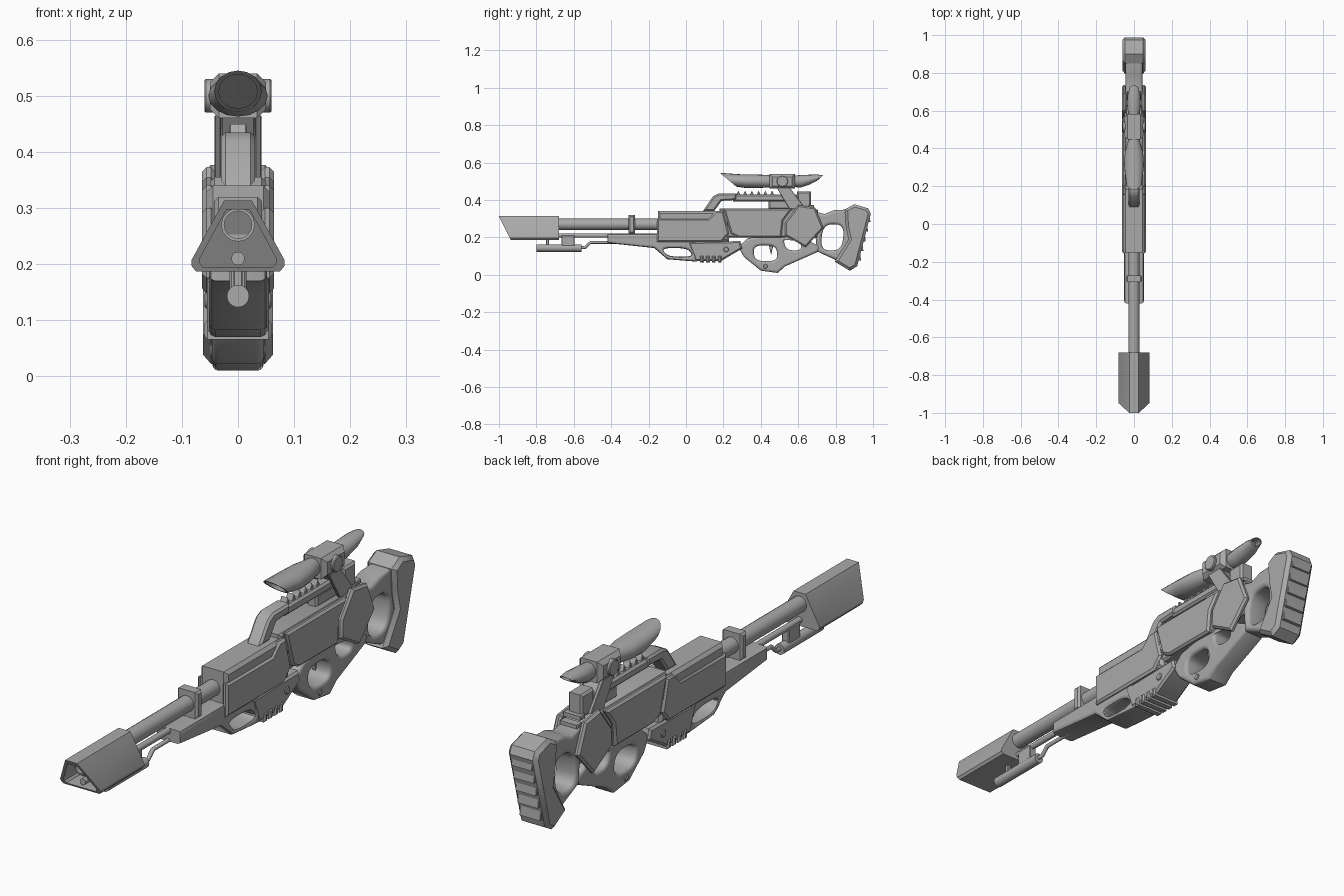
import bpy, bmesh
from math import sin, cos, tau, radians, copysign
from mathutils import Vector

if "Cube" in bpy.data.objects:
    bpy.data.objects.remove(bpy.data.objects["Cube"])

# Shared measures
BODY = 0.062       # half width of the outer side panels
CORE = 0.052       # half width of the inner body
BARREL_Z = 0.27
SCOPE_Z = 0.5
DECK = 0.34        # top of the front receiver

grey = bpy.data.materials.new("plain grey")
grey.use_nodes = True
grey.diffuse_color = (0.4, 0.4, 0.4, 1)
grey.node_tree.nodes["Principled BSDF"].inputs["Base Color"].default_value = grey.diffuse_color


def finish(name, mesh):
    ob = bpy.data.objects.new(name, mesh)
    bpy.context.scene.collection.objects.link(ob)
    mesh.materials.clear()
    mesh.materials.append(grey)
    bpy.ops.object.select_all(action='DESELECT')
    ob.select_set(True)
    bpy.context.view_layer.objects.active = ob
    bpy.ops.object.shade_smooth_by_angle(angle=radians(35))


def add_spline(curve, points, closed):
    spline = curve.splines.new('POLY')
    spline.points.add(len(points) - 1)
    for point, (y, z) in zip(spline.points, points):
        point.co = (y, z, 0, 1)
    spline.use_cyclic_u = closed


def curve_to_part(name, curve, x=0.0):
    """Turn a curve drawn in (y, z) into a standing mesh part shifted across x."""
    helper = bpy.data.objects.new(name + " helper", curve)
    bpy.context.scene.collection.objects.link(helper)
    bpy.context.view_layer.update()
    graph = bpy.context.evaluated_depsgraph_get()
    mesh = bpy.data.meshes.new_from_object(helper.evaluated_get(graph))
    bpy.data.objects.remove(helper)
    for vert in mesh.vertices:
        along, up, across = vert.co
        vert.co = (across + x, along, up)
    finish(name, mesh)


def prism(name, outline, half, bevel=0.008, holes=(), x=0.0, rounding=0):
    """Side outline extruded across x, with chamfered or rounded rims."""
    curve = bpy.data.curves.new(name, 'CURVE')
    curve.dimensions, curve.fill_mode = '2D', 'BOTH'
    curve.extrude, curve.bevel_depth, curve.offset = half - bevel, bevel, -bevel
    curve.bevel_resolution = rounding
    for points in (outline, *holes):
        add_spline(curve, points, True)
    curve_to_part(name, curve, x)


def rod(name, path, radius):
    curve = bpy.data.curves.new(name, 'CURVE')
    curve.dimensions = '3D'
    curve.bevel_depth, curve.use_fill_caps = radius, True
    add_spline(curve, path, False)
    curve_to_part(name, curve)


def panels(name, outline):
    """Matching raised plates on both flanks."""
    for side, sign in (("left", 1), ("right", -1)):
        prism(side + "_" + name, outline, 0.012, x=sign * CORE)


def rect(y, z, length, height):
    a, b = length / 2, height / 2
    return [(y - a, z - b), (y + a, z - b), (y + a, z + b), (y - a, z + b)]


def opening(y, z, length, height, tilt=0.0, squareness=0.7, sides=24):
    """Rounded opening, sheared by tilt so its top leans along y."""
    points = []
    for i in range(sides):
        c, s = cos(tau * i / sides), sin(tau * i / sides)
        across = copysign(abs(c) ** squareness, c) * length / 2
        up = copysign(abs(s) ** squareness, s) * height / 2
        points.append((y + across + tilt * up, z + up))
    return points


def disc(y, z, radius):
    return opening(y, z, 2 * radius, 2 * radius, squareness=1)


def oval(y, z, rx, rz, rake=0.0, sides=16):
    turns = [tau * i / sides for i in range(sides)]
    return [Vector((rx * cos(t), y + rake * rz * sin(t), z + rz * sin(t))) for t in turns]


def loft(name, rings, hollow=0.0):
    """Skin a row of rings; hollow sinks a recess that far along y into the last one."""
    if hollow:
        rim = rings[-1]
        centre = sum(rim, Vector()) / len(rim)
        lip = [centre.lerp(p, 0.82) for p in rim]
        rings = rings + [lip, [p + Vector((0, hollow, 0)) for p in lip]]
    bm = bmesh.new()
    rows = [[bm.verts.new(p) for p in ring] for ring in rings]
    for a, b in zip(rows, rows[1:]):
        for i in range(len(a)):
            bm.faces.new((a[i - 1], a[i], b[i], b[i - 1]))
    bm.faces.new(rows[0])
    bm.faces.new(rows[-1])
    bmesh.ops.recalc_face_normals(bm, faces=bm.faces)
    mesh = bpy.data.meshes.new(name)
    bm.to_mesh(mesh)
    bm.free()
    finish(name, mesh)


# Muzzle shroud: triangular housing with a raked, hollow front
half_section = [(0.025, 0.313), (0.083, 0.207), (0.083, 0.197), (0.075, 0.187)]
section = half_section + [(-x, z) for x, z in reversed(half_section)]
back = [Vector((x, -0.68, z)) for x, z in section]
front = [Vector((x, -1 + (0.313 - z) / 2, z)) for x, z in section]
loft("muzzle_shroud", [back, front], hollow=0.08)

# Barrel, lower rod and clamp band
loft("barrel", [oval(y, BARREL_Z, 0.03, 0.03) for y in (-0.1, -0.94)], hollow=0.05)
rod("lower_rod", [(-0.93, 0.21), (-0.1, 0.21)], 0.012)
prism("barrel_band", rect(-0.29, BARREL_Z, 0.035, 0.1), 0.043)

# Underslung cylinder with hangers and feed rod
loft("underslung_cylinder", [oval(y, 0.143, 0.02, 0.02) for y in (-0.8, -0.56)])
prism("cylinder_mount", rect(-0.63, 0.18, 0.07, 0.06), 0.015, 0.003)
prism("cylinder_post", rect(-0.74, 0.17, 0.015, 0.05), 0.008, 0.002)
rod("feed_rod", [(-0.57, 0.145), (-0.54, 0.145), (-0.51, 0.173), (-0.38, 0.173)], 0.008)

# Fore-end with hand opening
prism("fore_end", [(-0.42, 0.22), (-0.42, 0.17), (-0.17, 0.143), (-0.1, 0.083), (0.06, 0.07), (0.06, 0.22)],
      CORE, 0.012, [opening(-0.045, 0.12, 0.14, 0.046, tilt=-0.8)], rounding=1)

# Front receiver
prism("front_receiver", rect(0.04, 0.258, 0.38, 0.165), 0.057, 0.012)
panels("front_panel", [(-0.155, 0.175), (0.19, 0.175), (0.23, 0.22), (0.2, DECK), (0.16, DECK),
                       (0.12, 0.3), (-0.155, 0.3)])

# Rear receiver with long panels, hexagonal plates and vents behind them
prism("rear_receiver", [(0.18, 0.2), (0.7, 0.2), (0.7, 0.32), (0.64, 0.355), (0.18, 0.355)], CORE - 0.002)
panels("rear_panel", [(0.24, 0.22), (0.28, 0.2), (0.51, 0.2), (0.52, 0.29), (0.57, 0.355), (0.2, 0.355)])
panels("hexagon_plate", [(0.53, 0.21), (0.64, 0.147), (0.735, 0.25), (0.69, 0.36), (0.6, 0.373), (0.53, 0.28)])
for i in range(4):
    prism(f"rear_vent_{i}", rect(0.67 + 0.02 * i, 0.365 - 0.025 * i, 0.03, 0.016), 0.038, 0.003)

# Lower housing with ribbed underside and pivot pins
prism("lower_housing", [(0.01, 0.175), (0.05, 0.075), (0.19, 0.075), (0.3, 0.14), (0.29, 0.18)], 0.055)
for i in range(4):
    prism(f"housing_rib_{i}", rect(0.085 + 0.032 * i, 0.083, 0.02, 0.035), 0.06, 0.006)
prism("housing_pin", disc(0.215, 0.135, 0.014), 0.06, 0.003)
prism("grip_pin", disc(0.425, 0.045, 0.012), 0.05, 0.003)

# Grip with trigger opening and thumb opening
prism("grip_frame", [(0.28, 0.15), (0.33, 0.195), (0.42, 0.21), (0.62, 0.2), (0.72, 0.15), (0.7, 0.12),
                     (0.53, 0.045), (0.49, 0.01), (0.4, 0.022), (0.31, 0.095)], 0.046, 0.012,
      [opening(0.425, 0.115, 0.125, 0.085, tilt=-0.1), opening(0.57, 0.163, 0.085, 0.065, tilt=-0.3)], rounding=2)
prism("trigger", [(0.44, 0.17), (0.47, 0.17), (0.455, 0.105)], 0.01, 0.002)

# Stock with rounded opening
prism("stock_frame", [(0.68, DECK), (0.74, 0.325), (0.79, 0.345), (0.88, 0.35), (0.89, 0.1), (0.82, 0.07),
                      (0.7, 0.125)], 0.045, 0.014,
      [opening(0.783, 0.2, 0.115, 0.14, tilt=0.1)], rounding=2)

# Butt and its ridged pad
prism("butt", [(0.85, 0.35), (0.9, 0.377), (0.975, 0.355), (0.988, 0.325), (0.915, 0.045), (0.875, 0.022),
               (0.795, 0.07), (0.87, 0.19), (0.855, 0.26)], BODY, 0.014)
pad_top, pad_end, ridges = Vector((0.98, 0.33)), Vector((0.918, 0.07)), 5
for i in range(ridges):
    a, b = pad_top.lerp(pad_end, i / ridges), pad_top.lerp(pad_end, (i + 0.9) / ridges)
    inward, outward = Vector((-0.02, 0)), Vector((0.017, 0))
    prism(f"butt_ridge_{i}", [a + inward, a, b + outward, b + inward], 0.044, 0.002)

# Carry handle, toothed rail and rear rail block
prism("carry_handle", [(0.09, DECK), (0.145, 0.42), (0.175, 0.435), (0.27, 0.435), (0.27, 0.4), (0.19, 0.395),
                       (0.15, DECK)], 0.03)
prism("top_rail", rect(0.44, 0.41, 0.38, 0.036), 0.026)
prism("rail_support", rect(0.54, 0.375, 0.2, 0.05), 0.022)
prism("rail_block", rect(0.63, 0.4, 0.075, 0.09), 0.03)
for i in range(6):
    y = 0.28 + 0.036 * i
    prism(f"rail_tooth_{i}", [(y - 0.013, 0.422), (y + 0.013, 0.422), (y, 0.45)], 0.015, 0.002)

# Scope: raked hollow bell, central block with knobs, slim eyepiece, slanted mount
loft("scope_bell", [oval(0.46, SCOPE_Z, 0.03, 0.032), oval(0.43, SCOPE_Z, 0.034, 0.034),
                    oval(0.38, SCOPE_Z, 0.048, 0.036), oval(0.31, SCOPE_Z, 0.053, 0.037, -0.4),
                    oval(0.225, 0.508, 0.042, 0.037, -1.2)], hollow=0.06)
loft("scope_eyepiece", [oval(0.57, SCOPE_Z, 0.028, 0.03), oval(0.62, SCOPE_Z, 0.036, 0.034, 0.2),
                        oval(0.68, 0.51, 0.034, 0.026, 0.6), oval(0.72, 0.52, 0.024, 0.013, 1)], hollow=-0.03)
prism("scope_block", rect(0.515, SCOPE_Z, 0.135, 0.08), 0.05, 0.016)
prism("scope_knobs", disc(0.515, SCOPE_Z, 0.03), 0.06, 0.003)
mount = [(0.485, 0.465), (0.555, 0.465), (0.63, 0.365), (0.56, DECK)]
for side, sign in (("left", 1), ("right", -1)):
    prism(side + "_scope_mount", mount, 0.006, 0.002, x=sign * 0.036)
prism("scope_mount_core", [(0.49, 0.47), (0.55, 0.47), (0.59, 0.41), (0.53, 0.41)], 0.032, 0.004)
